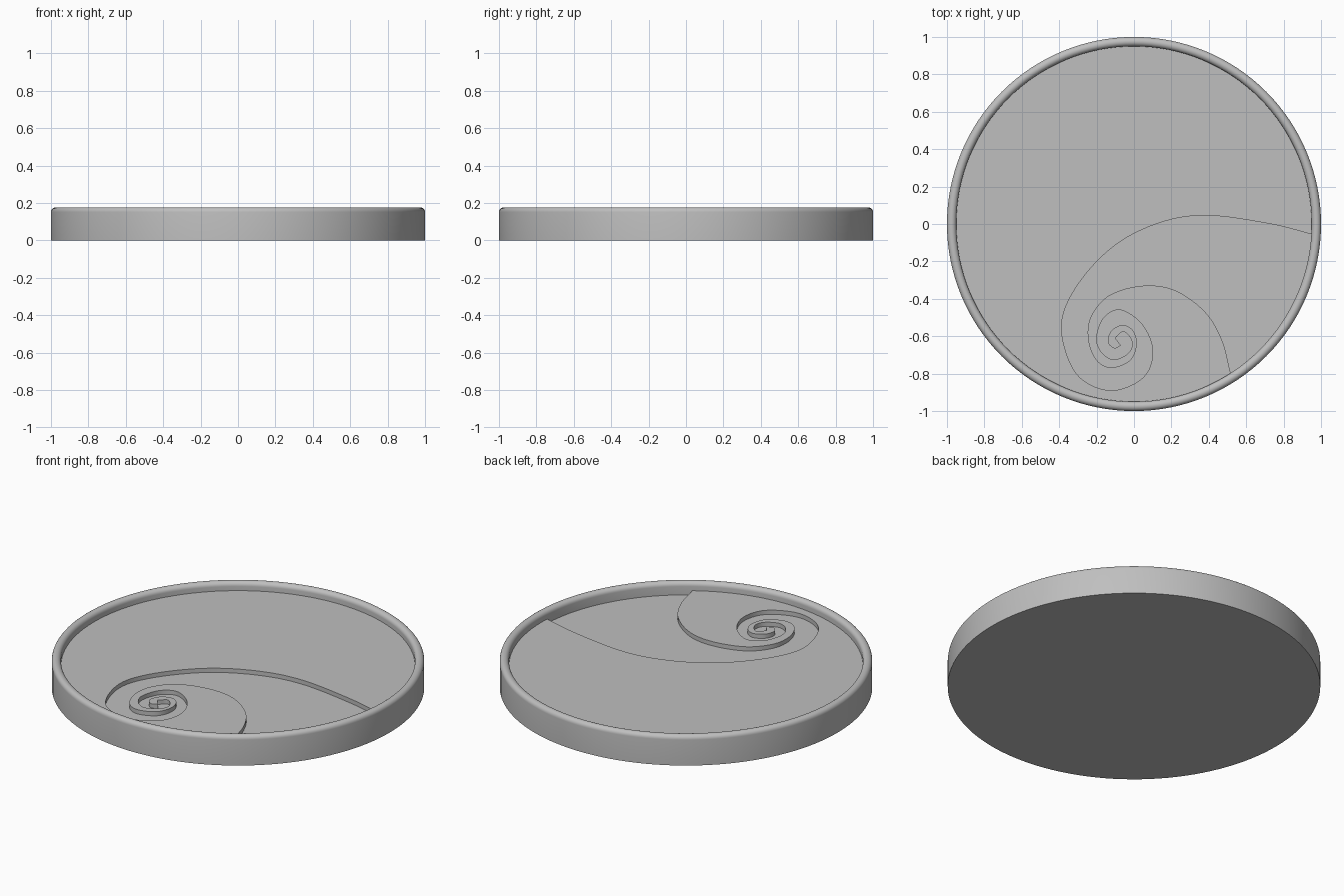
import bpy, bmesh
from math import sin, cos, pi, atan2, radians
from mathutils import Vector

cube = bpy.data.objects.get("Cube")
if cube:
    bpy.data.objects.remove(cube, do_unlink=True)

RADIUS, INNER, HEIGHT = 1.0, 0.95, 0.177
FLOOR, CHANNEL = 0.127, 0.102
LIP = (RADIUS - INNER) / 2

grey = bpy.data.materials.new("plain grey")
grey.use_nodes = True
colour = (0.52, 0.52, 0.52, 1)
grey.diffuse_color = colour
grey.node_tree.nodes["Principled BSDF"].inputs["Base Color"].default_value = colour


def finish(bm, name, angle):
    """Turn a bmesh into a named, shaded object."""
    bmesh.ops.recalc_face_normals(bm, faces=bm.faces)
    mesh = bpy.data.meshes.new(name)
    bm.to_mesh(mesh)
    bm.free()
    mesh.materials.append(grey)
    obj = bpy.data.objects.new(name, mesh)
    bpy.context.collection.objects.link(obj)
    bpy.ops.object.select_all(action="DESELECT")
    obj.select_set(True)
    bpy.context.view_layer.objects.active = obj
    bpy.ops.object.shade_smooth_by_angle(angle=radians(angle))
    return obj


def smooth_path(points, steps=6):
    """Catmull-Rom curve through the points."""
    p = [Vector(q) for q in points]
    p = [2 * p[0] - p[1]] + p + [2 * p[-1] - p[-2]]
    path = []
    for a, b, c, d in zip(p, p[1:], p[2:], p[3:]):
        for i in range(steps):
            t = i / steps
            path.append(0.5 * (2 * b + (c - a) * t + (2 * a - 5 * b + 4 * c - d) * t ** 2
                               + (3 * b - a - 3 * c + d) * t ** 3))
    return path + [p[-2]]


# Dish: revolved profile with a fully rounded rim
profile = [(0, 0), (RADIUS, 0)]
for i in range(13):
    a = pi * i / 12
    profile.append((RADIUS - LIP + LIP * cos(a), HEIGHT - LIP + LIP * sin(a)))
profile += [(INNER, CHANNEL), (0, CHANNEL)]
bm = bmesh.new()
verts = [bm.verts.new((r, 0, z)) for r, z in profile]
edges = [bm.edges.new(pair) for pair in zip(verts, verts[1:])]
bmesh.ops.spin(bm, geom=verts + edges, cent=(0, 0, 0), axis=(0, 0, 1),
               angle=2 * pi, steps=128, use_duplicate=False)
bmesh.ops.remove_doubles(bm, verts=bm.verts, dist=0.0001)
finish(bm, "dish", 35)

# Raised floor: everything except the sunken spiral channel
outer_edge = [(.95, -.055), (.73, 0), (.405, .045), (.165, .015), (-.075, -.095),
              (-.26, -.27), (-.375, -.47), (-.375, -.645), (-.29, -.82), (-.12, -.89),
              (.05, -.82), (.1, -.68), (.045, -.54), (-.07, -.46), (-.16, -.5),
              (-.2, -.61), (-.17, -.69), (-.105, -.725), (-.03, -.69), (-.01, -.63),
              (-.055, -.575), (-.1, -.61)]
inner_edge = [(-.07, -.65), (-.105, -.665), (-.14, -.63), (-.12, -.57), (-.06, -.54),
              (-.005, -.57), (.015, -.645), (-.02, -.73), (-.12, -.77), (-.2, -.73),
              (-.245, -.62), (-.23, -.495), (-.13, -.38), (.05, -.33), (.22, -.355),
              (.38, -.47), (.47, -.62), (.515, -.79)]
outline = smooth_path(outer_edge) + smooth_path(inner_edge)
start, end = outline[-1], outline[0]
a0 = atan2(start.y, start.x)
a1 = atan2(end.y, end.x) - 2 * pi
reach = INNER + 0.003
for i in range(121):
    a = a0 + (a1 - a0) * i / 120
    outline.append(Vector((reach * cos(a), reach * sin(a))))

bm = bmesh.new()
base = bm.faces.new([bm.verts.new((p.x, p.y, CHANNEL - 0.01)) for p in outline])
top = bmesh.ops.extrude_face_region(bm, geom=[base], use_keep_orig=True)["geom"]
bmesh.ops.translate(bm, vec=(0, 0, FLOOR - CHANNEL + 0.01),
                    verts=[v for v in top if isinstance(v, bmesh.types.BMVert)])
bmesh.ops.recalc_face_normals(bm, faces=bm.faces)
bmesh.ops.triangulate(bm, faces=[f for f in bm.faces if len(f.verts) > 4])
bmesh.ops.remove_doubles(bm, verts=bm.verts, dist=0.0001)
finish(bm, "raised_floor", 35)
